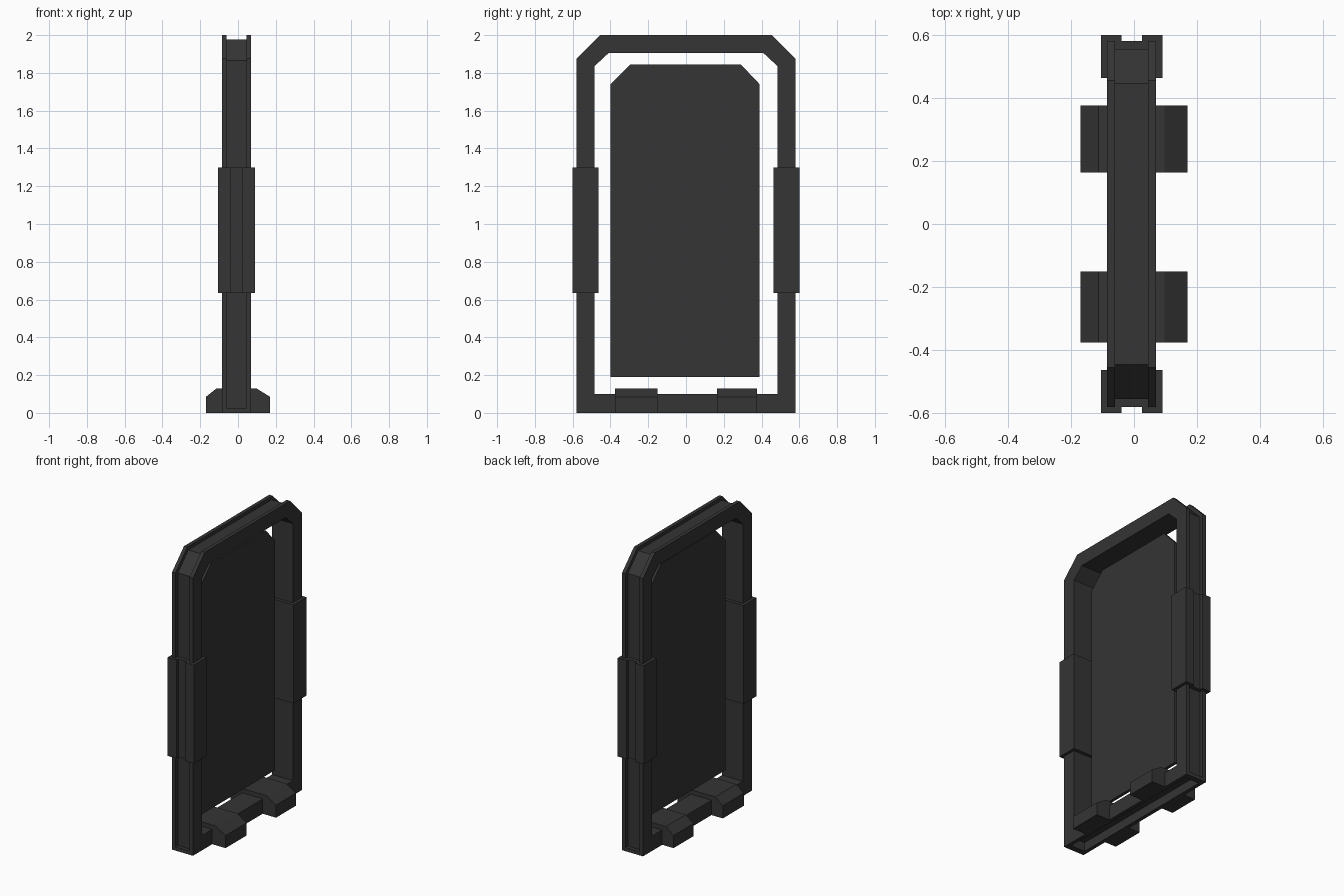
import bpy, bmesh
from mathutils import Vector

if "Cube" in bpy.data.objects:
    bpy.data.objects.remove(bpy.data.objects["Cube"])

dark = bpy.data.materials.new("dark_grey")
dark.diffuse_color = (0.035, 0.035, 0.035, 1)
dark.use_nodes = True
dark.node_tree.nodes["Principled BSDF"].inputs["Base Color"].default_value = dark.diffuse_color


def prism(name, profile, axis, lo, hi):
    """Extrude a 2D profile along an axis: X uses (y,z), Y uses (x,z), Z uses (x,y)."""
    def place(a, b, t):
        return {'X': (t, a, b), 'Y': (a, t, b), 'Z': (a, b, t)}[axis]
    bm = bmesh.new()
    face = bm.faces.new([bm.verts.new(place(a, b, lo)) for a, b in profile])
    ext = bmesh.ops.extrude_face_region(bm, geom=[face], use_keep_orig=True)
    verts = [v for v in ext["geom"] if isinstance(v, bmesh.types.BMVert)]
    bmesh.ops.translate(bm, verts=verts, vec=Vector(place(0, 0, hi - lo)))
    bmesh.ops.recalc_face_normals(bm, faces=bm.faces)
    mesh = bpy.data.meshes.new(name)
    bm.to_mesh(mesh)
    bm.free()
    mesh.materials.append(dark)
    obj = bpy.data.objects.new(name, mesh)
    bpy.context.collection.objects.link(obj)
    return obj


def cut(obj, cutter):
    cutter.hide_render = True
    mod = obj.modifiers.new("cut", 'BOOLEAN')
    mod.operation = 'DIFFERENCE'
    mod.solver = 'EXACT'
    mod.object = cutter
    bpy.context.view_layer.objects.active = obj
    bpy.ops.object.modifier_apply(modifier=mod.name)
    bpy.data.objects.remove(cutter)


def arch(half, bottom, shoulder, top_half, top):
    """Closed outline with two chamfered top corners."""
    return [(-half, bottom), (-half, shoulder), (-top_half, top),
            (top_half, top), (half, shoulder), (half, bottom)]


# Frame ring with chamfered top corners
frame = prism("frame", arch(0.58, 0, 1.875, 0.455, 2.0), 'X', -0.085, 0.07)
cut(frame, prism("opening_cutter", arch(0.485, 0.1, 1.835, 0.41, 1.905), 'X', -0.5, 0.5))

# Groove around the outer edge, and the hollow underside
floor = arch(0.555, 0.025, 1.865, 0.445, 1.977)
groove = [(0.7, 0.025), (0.7, 2.2), (-0.7, 2.2), (-0.7, 0.025)] + floor
cut(frame, prism("groove_cutter", groove, 'X', -0.06, 0.045))
pocket = [(-0.06, -0.1), (0.045, -0.1), (0.045, 0.06), (-0.06, 0.06)]
cut(frame, prism("pocket_cutter", pocket, 'Y', -0.54, 0.54))

# Thin centre panel
prism("panel", [(-0.40, 0.19), (-0.40, 1.74), (-0.295, 1.845),
                (0.29, 1.845), (0.39, 1.74), (0.39, 0.19)], 'X', -0.016, 0.004)

# Grips on both uprights, each with a shallow outer channel
for side, s in (("right", 1), ("left", -1)):
    prof = [(-0.105, 0.463), (0.09, 0.463), (0.09, 0.6), (0.025, 0.6),
            (0.025, 0.58), (-0.04, 0.58), (-0.04, 0.6), (-0.105, 0.6)]
    prism("grip_" + side, [(x, s * y) for x, y in prof], 'Z', 0.635, 1.3)

# Feet straddling the bottom rail
foot = [(-0.17, 0), (-0.17, 0.085), (-0.113, 0.13), (0.097, 0.13), (0.17, 0.085),
        (0.17, 0), (0.055, 0), (0.055, 0.09), (-0.07, 0.09), (-0.07, 0)]
for side, lo, hi in (("right", 0.163, 0.375), ("left", -0.375, -0.15)):
    prism("foot_" + side, foot, 'Y', lo, hi)
